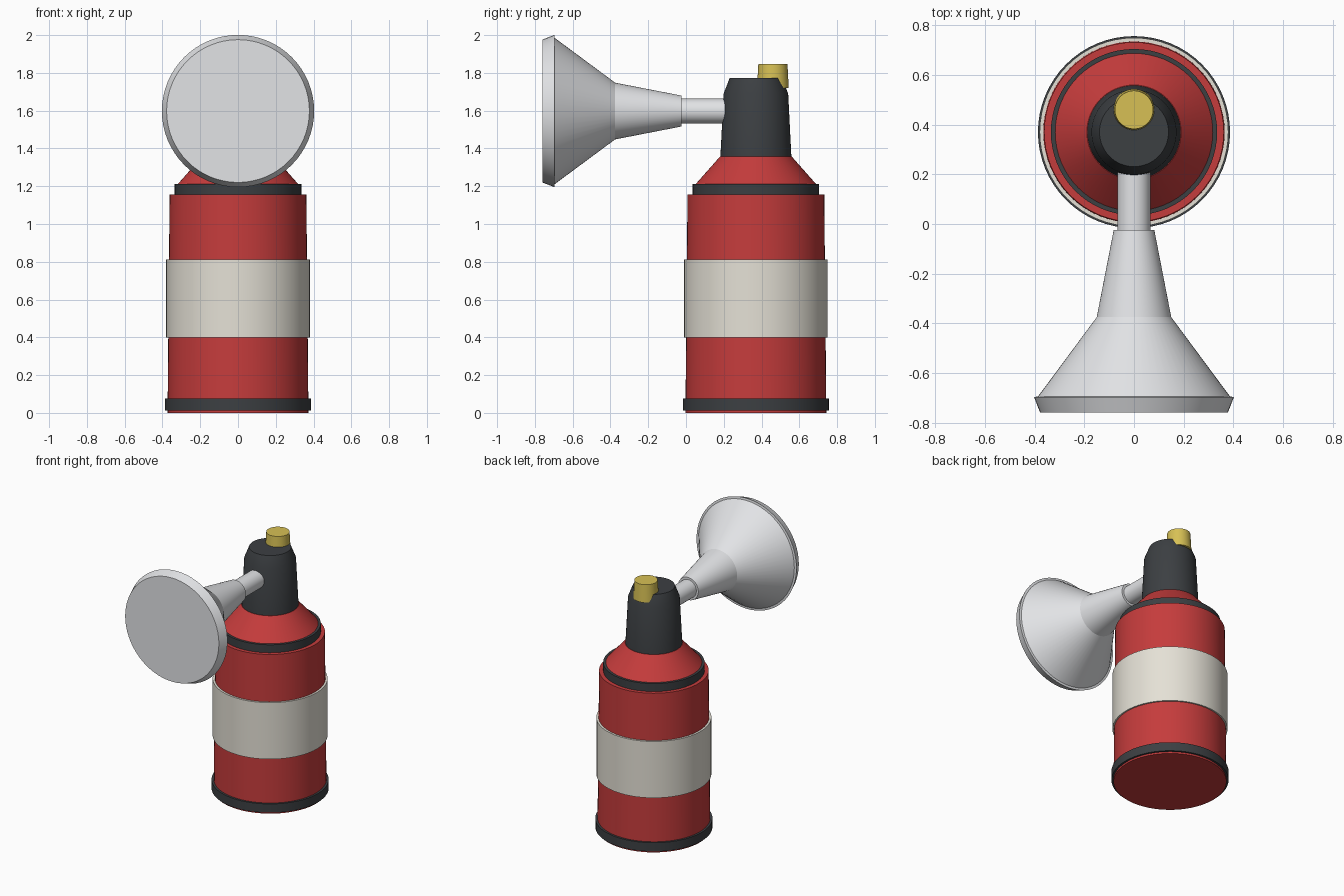
import bpy, bmesh, math
from mathutils import Matrix

if "Cube" in bpy.data.objects:
    bpy.data.objects.remove(bpy.data.objects["Cube"])

SIDES = 64
BODY_Y = 0.37


def material(name, rgb):
    m = bpy.data.materials.new(name)
    m.diffuse_color = (*rgb, 1)
    m.use_nodes = True
    m.node_tree.nodes["Principled BSDF"].inputs["Base Color"].default_value = m.diffuse_color
    return m


red = material("red_paint", (0.56, 0.045, 0.045))
dark = material("dark_plastic", (0.045, 0.05, 0.055))
cream = material("cream_label", (0.78, 0.75, 0.67))
yellow = material("yellow_button", (0.68, 0.53, 0.09))
silver = material("pale_grey", (0.76, 0.77, 0.79))


def lathe(name, profile, mat, y=BODY_Y, z=0.0, tilt=0.0):
    """Revolve (radius, height) points around the axis and cap both ends."""
    bm = bmesh.new()
    rings = []
    for r, h in profile:
        rings.append([bm.verts.new((r * math.cos(2 * math.pi * i / SIDES),
                                    r * math.sin(2 * math.pi * i / SIDES), h))
                      for i in range(SIDES)])
    for a, b in zip(rings, rings[1:]):
        for i in range(SIDES):
            j = (i + 1) % SIDES
            bm.faces.new((a[i], a[j], b[j], b[i]))
    bm.faces.new(rings[0][::-1])
    bm.faces.new(rings[-1])
    bm.transform(Matrix.Translation((0, y, z)) @ Matrix.Rotation(tilt, 4, 'X'))
    bmesh.ops.recalc_face_normals(bm, faces=bm.faces[:])
    mesh = bpy.data.meshes.new(name)
    bm.to_mesh(mesh)
    bm.free()
    mesh.materials.append(mat)
    obj = bpy.data.objects.new(name, mesh)
    bpy.context.collection.objects.link(obj)
    bpy.ops.object.select_all(action='DESELECT')
    obj.select_set(True)
    bpy.context.view_layer.objects.active = obj
    bpy.ops.object.shade_smooth_by_angle(angle=math.radians(20))
    return obj


# Gas canister with its base ring, label and collar
lathe("canister", [(0.373, 0), (0.362, 1.155)], red)
lathe("base_ring", [(0.387, 0.013), (0.387, 0.077)], dark)
lathe("label_band", [(0.38, 0.40), (0.38, 0.812)], cream)
lathe("collar_ring", [(0.335, 1.15), (0.335, 1.213)], dark)
lathe("shoulder", [(0.32, 1.21), (0.19, 1.357)], red)

# Head and push button
lathe("head", [(0.188, 1.355), (0.171, 1.69), (0.139, 1.772)], dark)
lathe("button", [(0.084, 1.72), (0.077, 1.848)], yellow, y=0.46)

# Horn, pointing forward from the head (height axis turned to +y)
lathe("horn", [(0.378, -0.76), (0.403, -0.697), (0.387, -0.695),
               (0.15, -0.375), (0.082, -0.025), (0.066, -0.025),
               (0.066, 0.27)], silver, y=0, z=1.598, tilt=-math.pi / 2)
